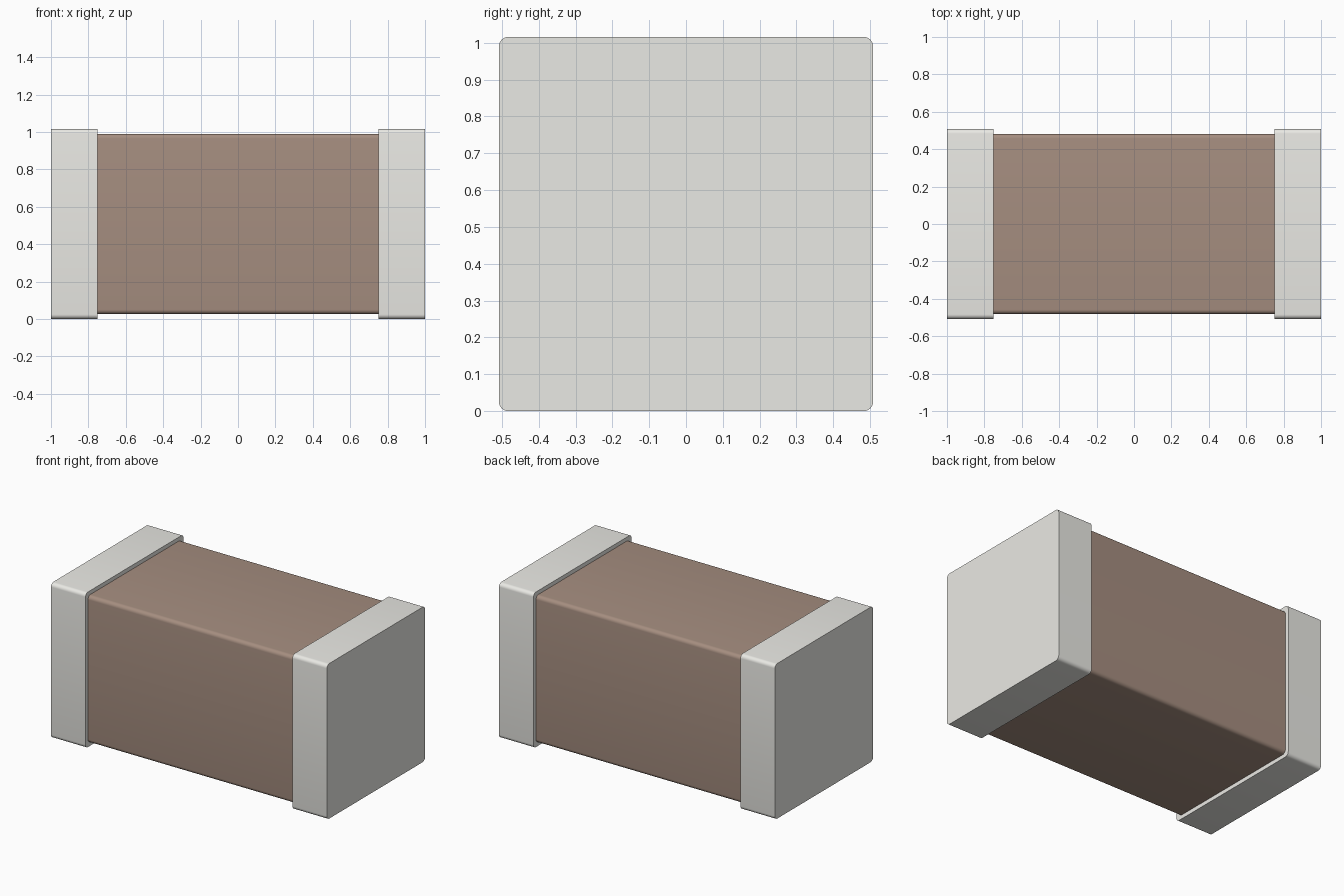
import bpy, bmesh, math

if "Cube" in bpy.data.objects:
    bpy.data.objects.remove(bpy.data.objects["Cube"])

CENTRE_Z = 0.508


def material(name, rgb):
    mat = bpy.data.materials.new(name)
    mat.diffuse_color = (*rgb, 1)
    mat.use_nodes = True
    mat.node_tree.nodes["Principled BSDF"].inputs["Base Color"].default_value = mat.diffuse_color
    return mat


def rounded_bar(name, x0, x1, half, radius, mat, steps=6):
    """Square bar along x whose four long edges are rounded."""
    bm = bmesh.new()
    ring = []
    for corner in range(4):
        sy = 1 if corner in (0, 3) else -1
        sz = 1 if corner in (0, 1) else -1
        for i in range(steps + 1):
            a = math.pi / 2 * (corner + i / steps)
            ring.append(bm.verts.new((x0,
                                      sy * (half - radius) + radius * math.cos(a),
                                      CENTRE_Z + sz * (half - radius) + radius * math.sin(a))))
    face = bm.faces.new(ring)
    ext = bmesh.ops.extrude_face_region(bm, geom=[face], use_keep_orig=True)
    moved = [g for g in ext["geom"] if isinstance(g, bmesh.types.BMVert)]
    bmesh.ops.translate(bm, verts=moved, vec=(x1 - x0, 0, 0))
    bmesh.ops.recalc_face_normals(bm, faces=bm.faces)
    mesh = bpy.data.meshes.new(name)
    bm.to_mesh(mesh)
    bm.free()
    mesh.materials.append(mat)
    obj = bpy.data.objects.new(name, mesh)
    bpy.context.collection.objects.link(obj)
    bpy.ops.object.select_all(action='DESELECT')
    obj.select_set(True)
    bpy.context.view_layer.objects.active = obj
    bpy.ops.object.shade_smooth_by_angle(angle=math.radians(30))
    return obj


brown = material("ceramic_brown", (0.379, 0.270, 0.215))
metal = material("metal_grey", (0.824, 0.820, 0.781))

# Ceramic body between the caps
rounded_bar("ceramic_body", -0.752, 0.752, 0.482, 0.025, brown)

# Metal end caps, slightly larger than the body
rounded_bar("left_end_cap", -1.0, -0.75, 0.508, 0.025, metal)
rounded_bar("right_end_cap", 0.75, 1.0, 0.508, 0.025, metal)
